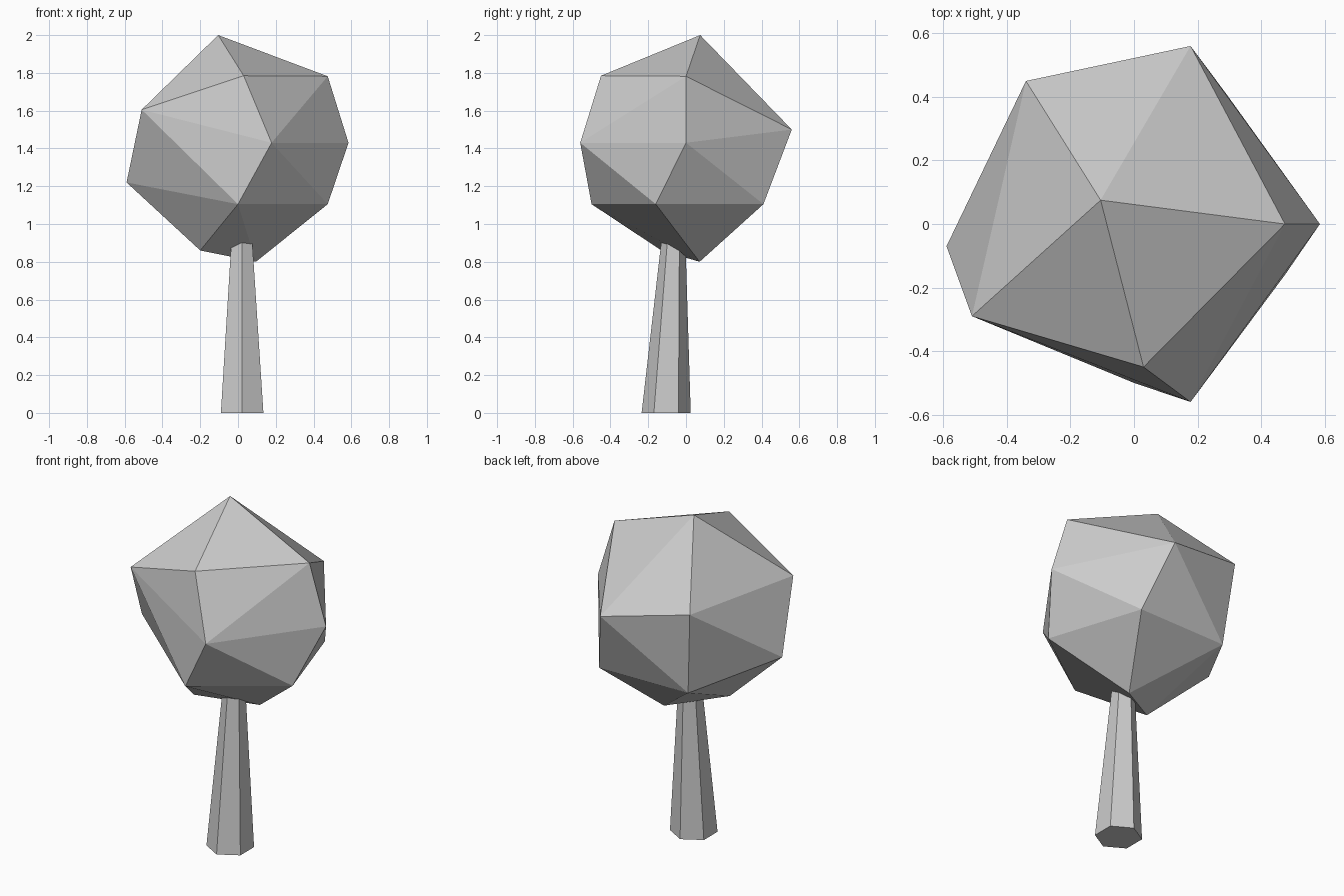
import bpy
import bmesh
from mathutils import Vector

default_cube = bpy.data.objects.get("Cube")
if default_cube:
    bpy.data.objects.remove(default_cube, do_unlink=True)


def make_material(name, colour):
    mat = bpy.data.materials.new(name)
    mat.use_nodes = True
    mat.diffuse_color = colour
    for node in mat.node_tree.nodes:
        if node.type == 'BSDF_PRINCIPLED':
            node.inputs["Base Color"].default_value = colour
    return mat


def make_object(name, bm, mat):
    bmesh.ops.recalc_face_normals(bm, faces=bm.faces)
    mesh = bpy.data.meshes.new(name)
    bm.to_mesh(mesh)
    bm.free()
    mesh.materials.append(mat)
    obj = bpy.data.objects.new(name, mesh)
    bpy.context.collection.objects.link(obj)
    return obj


grey = make_material("light_grey", (0.6, 0.6, 0.6, 1.0))

# Faceted crown: a convex shell around irregular corner points
corners = [
    (-0.105, 0.075, 2.0),                                            # peak
    (0.03, -0.45, 1.785), (0.475, 0.0, 1.782),                       # shoulders
    (-0.51, -0.29, 1.605), (-0.34, 0.45, 1.605), (0.178, 0.56, 1.5),  # upper ring
    (0.585, 0.0, 1.43), (0.178, -0.56, 1.43),
    (-0.59, -0.07, 1.22), (0.0, -0.5, 1.105), (0.475, -0.16, 1.105),  # lower ring
    (0.29, 0.41, 1.105), (-0.294, 0.4, 1.105),
    (-0.2, -0.13, 0.86), (0.095, 0.072, 0.8),                        # underside
]
bm = bmesh.new()
for corner in corners:
    bm.verts.new(corner)
bmesh.ops.convex_hull(bm, input=bm.verts)
make_object("crown", bm, grey)

# Six-sided leaning trunk, tapering up into the crown
HEIGHT = 1.0
bm = bmesh.new()
bmesh.ops.create_cone(bm, cap_ends=True, segments=6, radius1=0.13,
                      radius2=0.057, depth=HEIGHT)
base = Vector((0.022, -0.105, 0))
lean = Vector((-0.002, 0.042, 0))
for v in bm.verts:
    t = v.co.z / HEIGHT + 0.5
    v.co += base + lean * t + Vector((0, 0, HEIGHT / 2))
make_object("trunk", bm, grey)
